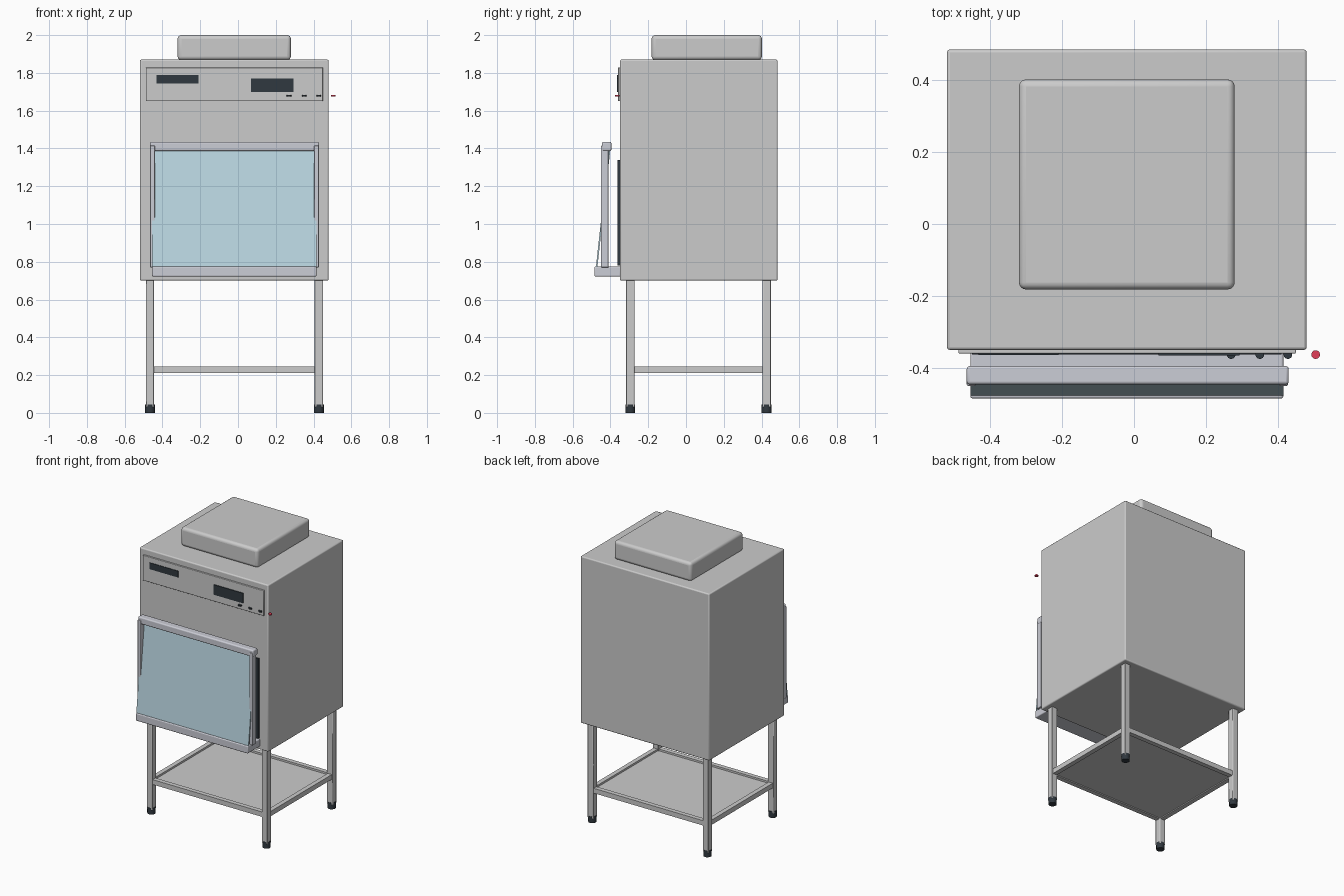
import bpy, bmesh, math

if "Cube" in bpy.data.objects:
    bpy.data.objects.remove(bpy.data.objects["Cube"])


def material(name, r, g, b):
    m = bpy.data.materials.new(name)
    m.diffuse_color = (r, g, b, 1)
    m.use_nodes = True
    m.node_tree.nodes["Principled BSDF"].inputs["Base Color"].default_value = m.diffuse_color
    return m


DARK = material("dark", 0.03, 0.04, 0.05)
RED = material("red", 0.75, 0.05, 0.1)
GLASS = material("glass", 0.5, 0.68, 0.76)
LIGHT = material("light_grey", 0.78, 0.79, 0.8)
FRAME = material("frame_grey", 0.6, 0.61, 0.67)


def finish(ob, mat=None, bevel=0, segments=3):
    """Apply material, rounded edges and sharp-aware smoothing."""
    if mat:
        ob.data.materials.append(mat)
    bpy.ops.object.select_all(action='DESELECT')
    ob.select_set(True)
    bpy.context.view_layer.objects.active = ob
    if bevel:
        b = ob.modifiers.new("bevel", 'BEVEL')
        b.width = bevel
        b.segments = segments
    bpy.ops.object.shade_smooth_by_angle(angle=math.radians(35))
    return ob


def box(name, x, y, z, mat=None, bevel=0, segments=3):
    """Box given as (min, max) ranges."""
    mesh = bpy.data.meshes.new(name)
    bm = bmesh.new()
    bmesh.ops.create_cube(bm, size=1)
    for v in bm.verts:
        for i, (lo, hi) in enumerate((x, y, z)):
            v.co[i] = (lo + hi) / 2 + v.co[i] * (hi - lo)
    bm.to_mesh(mesh)
    bm.free()
    ob = bpy.data.objects.new(name, mesh)
    bpy.context.collection.objects.link(ob)
    return finish(ob, mat, bevel, segments)


def cylinder(name, loc, radius, depth, mat):
    bpy.ops.mesh.primitive_cylinder_add(vertices=24, radius=radius, depth=depth, location=loc)
    ob = bpy.context.object
    ob.name = name
    return finish(ob, mat)


# Cabinet and top blower housing
box("cabinet", (-0.52, 0.48), (-0.35, 0.485), (0.70, 1.87), bevel=0.008)
box("blower_housing", (-0.32, 0.28), (-0.182, 0.402), (1.868, 2.0), bevel=0.02, segments=4)

# Control panel with displays and buttons
box("control_panel", (-0.488, 0.45), (-0.36, -0.345), (1.65, 1.828), LIGHT, 0.003, 2)
box("left_display", (-0.432, -0.21), (-0.364, -0.35), (1.745, 1.79), DARK)
box("right_display", (0.068, 0.294), (-0.366, -0.35), (1.70, 1.77), DARK)
for x in (0.27, 0.35, 0.428):
    cylinder("button", (x, -0.363, 1.68), 0.012, 0.008, DARK)
cylinder("red_button", (0.505, -0.363, 1.68), 0.012, 0.008, RED)

# Work opening, sill, sash frame
box("work_opening", (-0.45, 0.41), (-0.363, -0.345), (0.78, 1.34), DARK)
box("sill", (-0.455, 0.415), (-0.485, -0.345), (0.722, 0.775), FRAME, 0.006)
box("sash_top_rail", (-0.465, 0.43), (-0.446, -0.395), (1.387, 1.435), FRAME, 0.008)
for side in (-1, 1):
    cx = -0.0185 + side * 0.434
    box("sash_post", (cx - 0.0125, cx + 0.0125), (-0.45, -0.41), (0.77, 1.415), FRAME, 0.004)

# Tilted glass sash, leaning back toward the top
glass = box("glass_sash", (-0.455, 0.415), (-0.477, -0.469), (0.772, 1.395), GLASS)
for v in glass.data.vertices:
    v.co.y += (v.co.z - 0.772) * 0.11

# Stand: legs, feet, rails
LEG_X, LEG_Y = (-0.466, 0.428), (-0.295, 0.427)
H = 0.022
for x in LEG_X:
    for y in LEG_Y:
        box("leg", (x - H, x + H), (y - H, y + H), (0.03, 0.705), bevel=0.004, segments=2)
        cylinder("foot", (x, y, 0.0225), 0.026, 0.045, DARK)
R = 0.016
for y in LEG_Y:
    box("long_rail", LEG_X, (y - R, y + R), (0.211, 0.245))
for x in LEG_X:
    box("side_rail", (x - R, x + R), LEG_Y, (0.211, 0.245))

# Lower shelf plate
box("shelf", LEG_X, LEG_Y, (0.218, 0.232), LIGHT)
